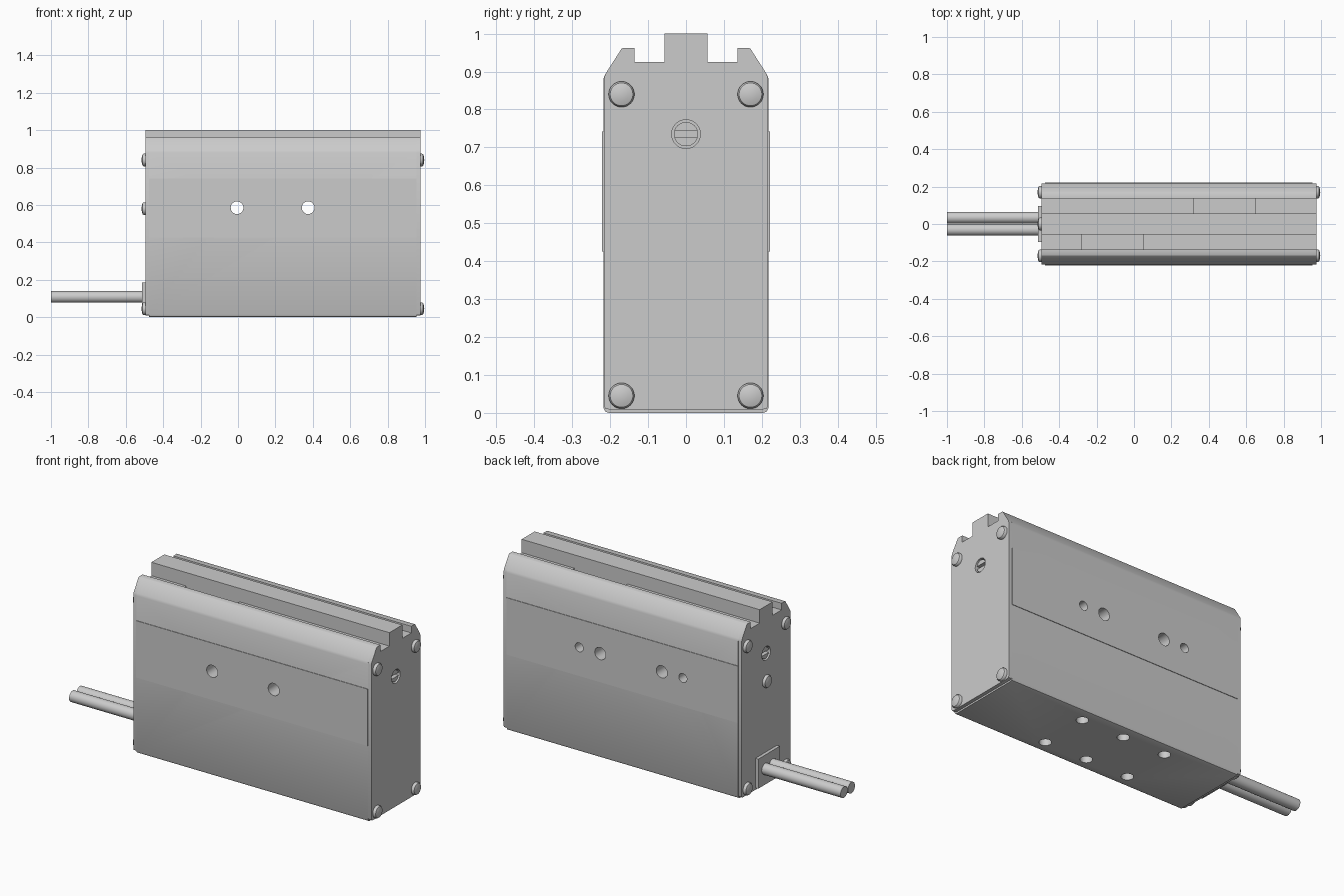
import bpy, bmesh
from math import pi
from mathutils import Matrix, Vector

if "Cube" in bpy.data.objects:
    bpy.data.objects.remove(bpy.data.objects["Cube"])

grey = bpy.data.materials.new("plain grey")
grey.use_nodes = True
grey.diffuse_color = (0.6, 0.6, 0.6, 1)
grey.node_tree.nodes["Principled BSDF"].inputs["Base Color"].default_value = (0.6, 0.6, 0.6, 1)

X0, X1, CAP = -0.495, 0.975, 0.02


def finish(bm, name):
    bmesh.ops.recalc_face_normals(bm, faces=bm.faces)
    mesh = bpy.data.meshes.new(name)
    bm.to_mesh(mesh)
    bm.free()
    mesh.materials.append(grey)
    obj = bpy.data.objects.new(name, mesh)
    bpy.context.collection.objects.link(obj)
    return obj


def smooth(obj):
    bpy.ops.object.select_all(action='DESELECT')
    obj.select_set(True)
    bpy.context.view_layer.objects.active = obj
    bpy.ops.object.shade_smooth_by_angle(angle=0.6)


def add_box(bm, lo, hi):
    lo, hi = Vector(lo), Vector(hi)
    mat = Matrix.Translation((lo + hi) / 2) @ Matrix.Diagonal((hi - lo).to_4d())
    bmesh.ops.create_cube(bm, size=1, matrix=mat)


def add_rod(bm, start, end, radius, sides=32):
    start, end = Vector(start), Vector(end)
    d = end - start
    mat = Matrix.Translation((start + end) / 2) @ d.to_track_quat('Z', 'Y').to_matrix().to_4x4()
    bmesh.ops.create_cone(bm, cap_ends=True, segments=sides, radius1=radius,
                          radius2=radius, depth=d.length, matrix=mat)


def extrude_profile(name, half, x0, x1):
    # Mirror a half outline in y and extrude it along x
    outline = half + [(-y, z) for y, z in reversed(half)]
    bm = bmesh.new()
    face = bm.faces.new([bm.verts.new((x0, y, z)) for y, z in outline])
    out = bmesh.ops.extrude_face_region(bm, geom=[face])
    moved = [v for v in out["geom"] if isinstance(v, bmesh.types.BMVert)]
    bmesh.ops.translate(bm, verts=moved, vec=(x1 - x0, 0, 0))
    return finish(bm, name)


def cut(targets, build):
    # Subtract one temporary cutter from each target
    bm = bmesh.new()
    build(bm)
    cutter = finish(bm, "cutter")
    cutter.hide_render = True
    for obj in targets:
        bpy.context.view_layer.objects.active = obj
        mod = obj.modifiers.new("cut", 'BOOLEAN')
        mod.object = cutter
        mod.solver = 'EXACT'
        bpy.ops.object.modifier_apply(modifier=mod.name)
    bpy.data.objects.remove(cutter)


def dome_screw(name, side, y, z):
    # Low domed head, turned about the x axis
    bm = bmesh.new()
    pts = [(0.034, -0.003), (0.034, 0.009), (0.03, 0.015), (0.018, 0.019), (0, 0.021)]
    x = X1 if side > 0 else X0
    verts = [bm.verts.new((x + side * h, y + r, z)) for r, h in pts]
    edges = [bm.edges.new(pair) for pair in zip(verts, verts[1:])]
    bmesh.ops.spin(bm, geom=verts + edges, cent=(x, y, z), axis=(1, 0, 0),
                   angle=2 * pi, steps=32)
    bmesh.ops.remove_doubles(bm, verts=bm.verts, dist=0.0001)
    smooth(finish(bm, name))


# Housing with rail and grooves, and the two end caps
top = [(0.218, 0.88), (0.213, 0.893), (0.17, 0.96), (0.167, 0.962), (0.136, 0.962),
       (0.136, 0.925), (0.057, 0.925), (0.057, 1.0)]
housing = extrude_profile("housing", [(0.204, 0), (0.213, 0.004), (0.218, 0.014)] + top,
                          X0 + CAP, X1 - CAP)
cap_half = [(0.203, 0.009), (0.213, 0.012), (0.2165, 0.02), (0.2165, 0.88)] + top[1:]
caps = [extrude_profile("right_end_cap", cap_half, X0, X0 + CAP),
        extrude_profile("left_end_cap", cap_half, X1 - CAP, X1)]

# Slightly raised side panels
panels = []
for name, s in (("front_panel", -1), ("back_panel", 1)):
    bm = bmesh.new()
    add_box(bm, (X0 + CAP, min(s * 0.21, s * 0.221), 0.425),
            (X1 - CAP, max(s * 0.21, s * 0.221), 0.742))
    panels.append(finish(bm, name))


def bores(bm):
    for x in (-0.005, 0.375):
        add_rod(bm, (x, -0.4, 0.585), (x, 0.4, 0.585), 0.034)
    for x in (-0.135, 0.505):
        add_rod(bm, (x, 0.1, 0.585), (x, 0.4, 0.585), 0.025)


def base_holes_and_pockets(bm):
    for x in (-0.075, 0.185, 0.445):
        for y in (-0.14, 0.14):
            add_rod(bm, (x, y, -0.1), (x, y, 0.1), 0.031)
    add_box(bm, (-0.28, -0.136, 0.9), (0.05, -0.057, 0.93))
    add_box(bm, (0.32, 0.057, 0.9), (0.65, 0.136, 0.93))


def plug_recesses(bm):
    for x, s in ((X0, -1), (X1, 1)):
        add_rod(bm, (x - s * 0.06, 0, 0.735), (x + s * 0.05, 0, 0.735), 0.038)


cut([housing] + panels, bores)
cut([housing], base_holes_and_pockets)
cut([housing] + caps, plug_recesses)
for obj in [housing] + caps + panels:
    smooth(obj)

# Slotted plugs sunk into each end, corner screws, and one extra screw
for end, x, s in (("right", X0, -1), ("left", X1, 1)):
    bm = bmesh.new()
    add_rod(bm, (x - s * 0.06, 0, 0.735), (x - s * 0.006, 0, 0.735), 0.032)
    plug = finish(bm, end + "_slotted_plug")
    cut([plug], lambda b: add_box(b, (x - 0.03, -0.05, 0.727), (x + 0.03, 0.05, 0.743)))
    smooth(plug)
    for y in (-0.17, 0.17):
        for z in (0.045, 0.84):
            dome_screw(end + "_corner_screw", s, y, z)
dome_screw("right_middle_screw", -1, 0, 0.58)

# Cable plate and twin cables
bm = bmesh.new()
add_box(bm, (X0 - 0.018, -0.095, 0.02), (X0 + 0.005, 0.095, 0.185))
finish(bm, "cable_plate")
for name, y in (("front_cable", -0.031), ("back_cable", 0.034)):
    bm = bmesh.new()
    add_rod(bm, (-1, y, 0.108), (X0, y, 0.108), 0.031)
    smooth(finish(bm, name))
